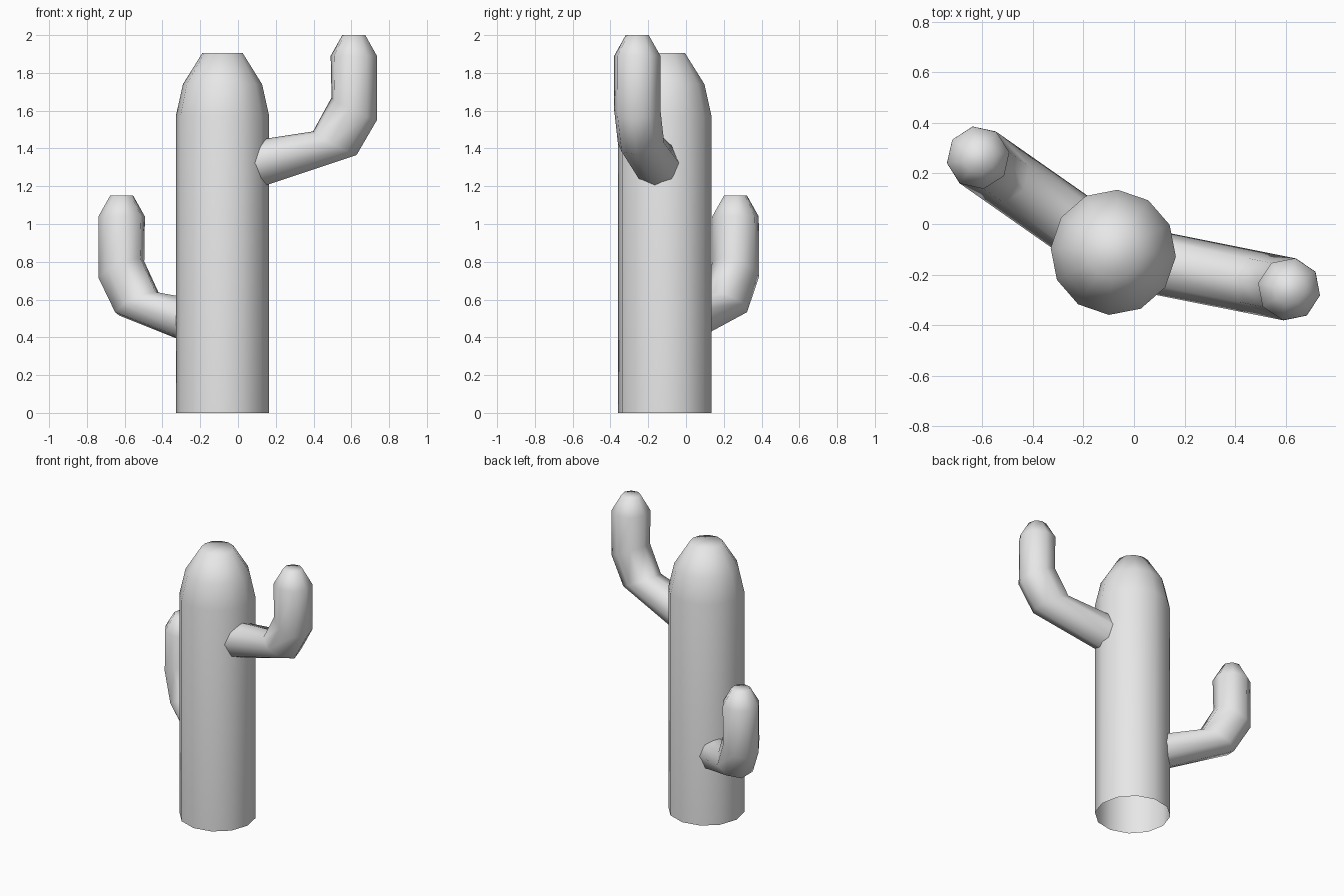
import bpy
import bmesh
from math import cos, sin, pi, radians
from mathutils import Vector

if "Cube" in bpy.data.objects:
    bpy.data.objects.remove(bpy.data.objects["Cube"], do_unlink=True)

grey = bpy.data.materials.new("plain grey")
grey.use_nodes = True
GREY = (0.8, 0.8, 0.8, 1)
grey.diffuse_color = GREY
grey.node_tree.nodes["Principled BSDF"].inputs["Base Color"].default_value = GREY


def loft(name, rings):
    """Skin a list of vertex rings, open at the start and capped at the end."""
    bm = bmesh.new()
    loops = [[bm.verts.new(p) for p in ring] for ring in rings]
    n = len(loops[0])
    for a, b in zip(loops, loops[1:]):
        for i in range(n):
            j = (i + 1) % n
            bm.faces.new((a[i], a[j], b[j], b[i]))
    bm.faces.new(loops[-1])
    for f in bm.faces:
        f.smooth = True
    mesh = bpy.data.meshes.new(name)
    bm.to_mesh(mesh)
    bm.free()
    mesh.materials.append(grey)
    obj = bpy.data.objects.new(name, mesh)
    bpy.context.collection.objects.link(obj)
    return obj


def ring(centre, u, v, sides):
    return [centre + u * cos(2 * pi * i / sides) + v * sin(2 * pi * i / sides)
            for i in range(sides)]


# Trunk: twelve-sided column with a tapered crown and an open base
turn = radians(-4)
along = Vector((cos(turn), sin(turn), 0))
across = Vector((-sin(turn), cos(turn), 0))
trunk_profile = [(0.248, 0), (0.248, 1.57), (0.21, 1.74), (0.107, 1.905)]
loft("trunk", [ring(Vector((-0.082, -0.112, z)), along * r, across * r, 12)
               for r, z in trunk_profile])

# Arm sections relative to the tip: outer reach, outer z, inner reach, inner z, half width
arm_sections = [
    (-0.62, -0.843, -0.62, -0.57, 0.125),
    (0.015, -0.635, -0.22, -0.51, 0.125),
    (0.125, -0.45, -0.12, -0.33, 0.125),
    (0.125, -0.11, -0.125, -0.11, 0.125),
    (0.062, 0, -0.062, 0, 0.062),
]


def arm(name, tip, angle):
    d = Vector((cos(angle), sin(angle), 0))
    side = Vector((-sin(angle), cos(angle), 0))
    rings = []
    for so, zo, si, zi, w in arm_sections:
        outer = Vector(tip) + d * so + Vector((0, 0, zo))
        inner = Vector(tip) + d * si + Vector((0, 0, zi))
        rings.append(ring((outer + inner) / 2, (outer - inner) / 2, side * w, 8))
    loft(name, rings)


# Upper and lower arms
arm("left_arm", (0.613, -0.258, 2.0), radians(-11.3))
arm("right_arm", (-0.616, 0.262, 1.15), radians(145))
